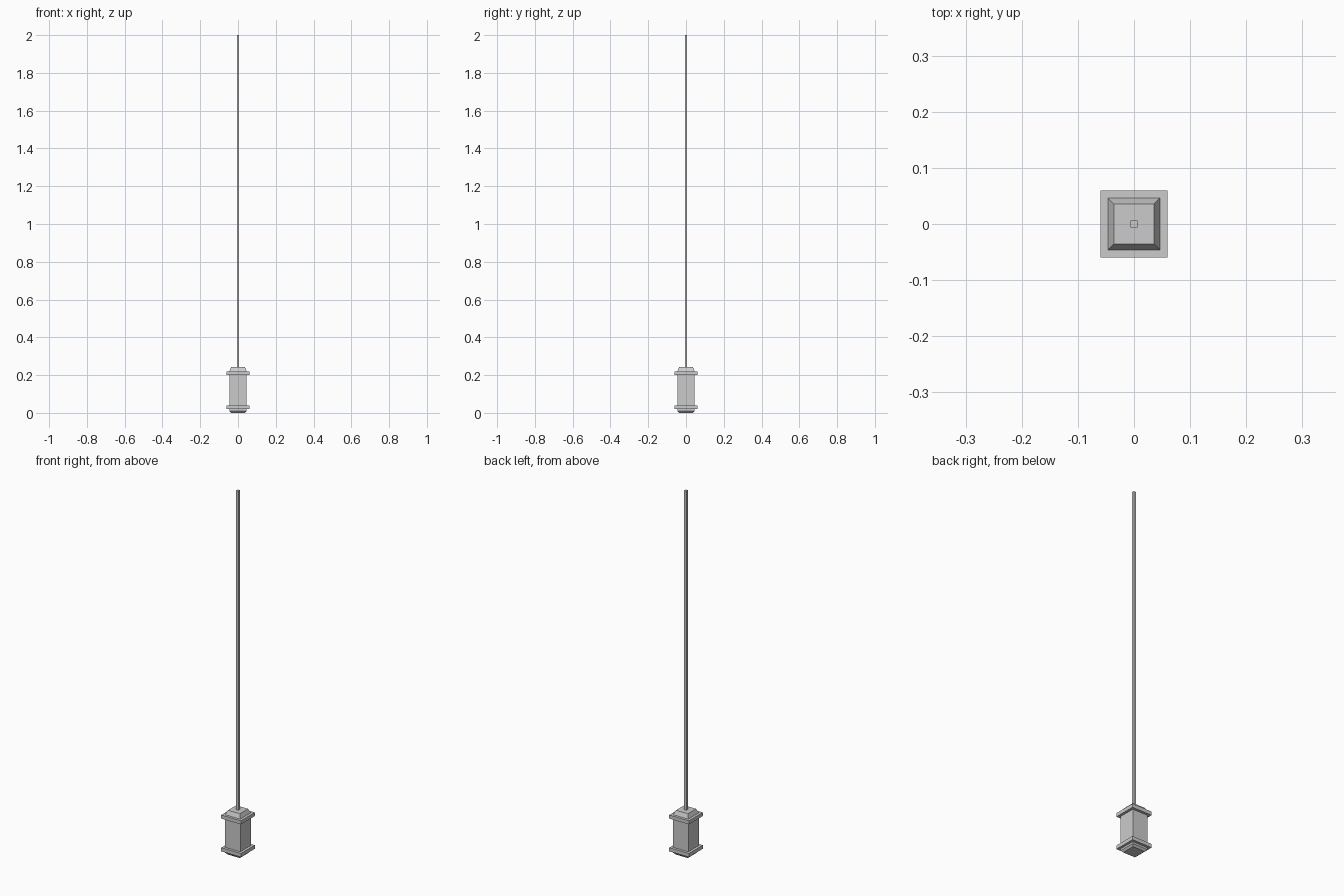
import bpy, bmesh

if "Cube" in bpy.data.objects:
    bpy.data.objects.remove(bpy.data.objects["Cube"])


def square_loft(name, rings):
    """Closed square solid through (half_width, z) rings."""
    bm = bmesh.new()
    loops = [[bm.verts.new((sx * h, sy * h, z))
              for sx, sy in ((-1, -1), (1, -1), (1, 1), (-1, 1))]
             for h, z in rings]
    for a, b in zip(loops, loops[1:]):
        for i in range(4):
            j = (i + 1) % 4
            bm.faces.new((a[i], a[j], b[j], b[i]))
    bm.faces.new(loops[0][::-1])
    bm.faces.new(loops[-1])
    mesh = bpy.data.meshes.new(name)
    bm.to_mesh(mesh)
    bm.free()
    obj = bpy.data.objects.new(name, mesh)
    bpy.context.collection.objects.link(obj)
    return obj


# Lantern foot and lower rim
square_loft("foot", [(0.037, 0.0), (0.046, 0.01), (0.046, 0.02)])
square_loft("lower_rim", [(0.06, 0.02), (0.06, 0.04)])
# Lantern body
square_loft("lantern_body", [(0.046, 0.04), (0.046, 0.20)])
# Upper rim and tapered roof
square_loft("upper_rim", [(0.06, 0.20), (0.06, 0.22)])
square_loft("roof", [(0.046, 0.22), (0.036, 0.243)])
# Long hanging rod
square_loft("hanging_rod", [(0.0065, 0.243), (0.0065, 2.0)])
